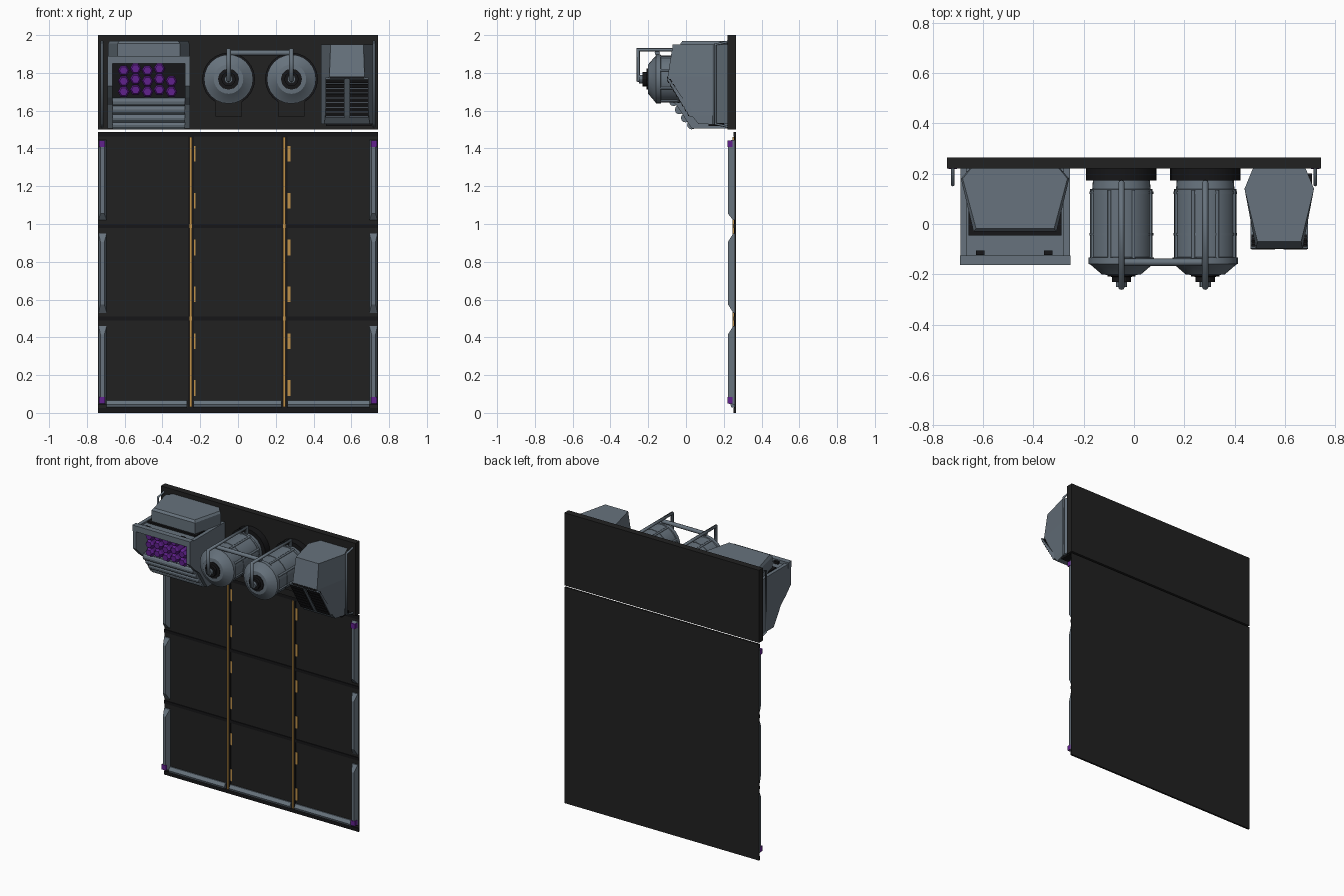
import bpy, bmesh, math

if "Cube" in bpy.data.objects:
    bpy.data.objects.remove(bpy.data.objects["Cube"])

def material(name, rgb):
    m = bpy.data.materials.new(name)
    m.diffuse_color = (*rgb, 1)
    m.use_nodes = True
    m.node_tree.nodes["Principled BSDF"].inputs["Base Color"].default_value = m.diffuse_color
    return m

BLACK = material("panel black", (0.015, 0.015, 0.015))
DARK = material("trim dark", (0.008, 0.008, 0.009))
GREY = material("steel grey", (0.135, 0.17, 0.205))
YELLOW = material("amber", (0.52, 0.28, 0.065))
PURPLE = material("purple", (0.12, 0.015, 0.27))

def loft(name, rings, mat, smooth=None):
    """Skin a list of equal-length point rings and cap both ends."""
    bm = bmesh.new()
    vs = [[bm.verts.new(p) for p in r] for r in rings]
    n = len(rings[0])
    for a, b in zip(vs, vs[1:]):
        for i in range(n):
            bm.faces.new((a[i], a[(i + 1) % n], b[(i + 1) % n], b[i]))
    bm.faces.new(vs[0])
    bm.faces.new(vs[-1])
    bmesh.ops.recalc_face_normals(bm, faces=bm.faces[:])
    me = bpy.data.meshes.new(name)
    bm.to_mesh(me)
    bm.free()
    me.materials.append(mat)
    if smooth:
        me.shade_smooth()
        me.set_sharp_from_angle(angle=math.radians(smooth))
    ob = bpy.data.objects.new(name, me)
    bpy.context.collection.objects.link(ob)
    return ob

def box(name, x0, x1, y0, y1, z0, z1, mat):
    return loft(name, [[(x0, y0, z), (x1, y0, z), (x1, y1, z), (x0, y1, z)] for z in (z0, z1)], mat)

def side_prism(name, x0, x1, profile, mat):
    return loft(name, [[(x, y, z) for y, z in profile] for x in (x0, x1)], mat)

def lathe_y(name, cx, cz, profile, mat, n=24, smooth=30):
    rings = [[(cx + r * math.cos(2 * math.pi * i / n), y, cz + r * math.sin(2 * math.pi * i / n))
              for i in range(n)] for y, r in profile]
    return loft(name, rings, mat, smooth)

def tube(name, pts, r, mat):
    cu = bpy.data.curves.new(name, 'CURVE')
    cu.dimensions = '3D'
    cu.bevel_depth, cu.bevel_resolution, cu.use_fill_caps = r, 2, True
    sp = cu.splines.new('POLY')
    sp.points.add(len(pts) - 1)
    for p, q in zip(sp.points, pts):
        p.co = (*q, 1)
    cu.materials.append(mat)
    ob = bpy.data.objects.new(name, cu)
    bpy.context.collection.objects.link(ob)
    bpy.ops.object.select_all(action='DESELECT')
    ob.select_set(True)
    bpy.context.view_layer.objects.active = ob
    bpy.ops.object.convert(target='MESH')

# Wall panels
box("upper_panel", -.742, .742, .22, .265, 1.5, 2, BLACK)
box("lower_panel", -.742, .742, .257, .265, 0, 1.488, BLACK)
for z in (.5, .99):
    box("panel_seam", -.742, .742, .252, .258, z - .01, z + .01, DARK)
box("panel_top_edge", -.742, .742, .252, .258, 1.462, 1.488, DARK)
box("panel_bottom_edge", -.742, .742, .252, .258, 0, .025, DARK)

# Amber dividers and dashes
for x in (-.25, .245):
    box("divider_backing", x - .016, x + .016, .253, .258, .025, 1.462, DARK)
    box("divider_strip", x - .006, x + .006, .245, .258, .03, 1.46, YELLOW)
for i in range(6):
    z = .09 + .248 * i
    box("left_dash", -.234, -.224, .253, .258, z, z + .083, YELLOW)
    box("right_dash", .261, .277, .253, .258, z, z + .083, YELLOW)

# Lower edge rails
for x0, x1 in ((-.695, -.27), (-.235, .23), (.262, .695)):
    side_prism("bottom_rail", x0, x1, [(.26, .028), (.24, .03), (.235, .045), (.25, .066), (.26, .066)], GREY)
for s in (-1, 1):
    for z0, z1, c0, c1 in ((.045, .46, .004, .045), (.53, .95, .045, .045), (1.02, 1.445, .035, .004)):
        rings = []
        for y, xo, xi, k in ((.26, .738, .695, 0), (.25, .738, .695, 0), (.222, .728, .708, 1)):
            rings.append([(s * xo, y, z0 + k * c0), (s * xi, y, z0 + k * c0),
                          (s * xi, y, z1 - k * c1), (s * xo, y, z1 - k * c1)])
        loft("side_rail", rings, GREY)
    for z in (.066, 1.425):
        box("corner_light", s * .72 - .017, s * .72 + .017, .219, .255, z - .017, z + .017, PURPLE)
    # Grab handles at the ends of the upper panel
    x = s * .72
    tube("grab_handle", [(x, .225, 1.515), (x, .155, 1.53), (x, .155, 1.95), (x, .225, 1.965)], .007, GREY)

# Left dispenser: hood, tray, side plates
cx = -.4725
loft("dispenser_hood", [[(cx + u, y, z) for u, y in ((-.18, .22), (-.215, .18), (-.165, -.03),
     (.165, -.03), (.215, .18), (.18, .22))] for z in (1.86, 1.955)] +
     [[(cx + u, y, 1.97) for u, y in ((-.175, .22), (-.208, .18), (-.155, -.018),
      (.155, -.018), (.208, .18), (.175, .22))]], GREY)
box("hood_trim", cx - .185, cx + .185, -.045, .1, 1.865, 1.88, DARK)
box("tray_top", -.685, -.26, -.13, .21, 1.85, 1.868, GREY)
box("tray_front_bar", -.692, -.253, -.162, -.125, 1.85, 1.89, GREY)
for x in (-.61, -.34):
    box("tray_latch", x - .017, x + .017, -.124, -.105, 1.865, 1.884, DARK)
plate = [(.22, 1.88), (-.16, 1.88), (-.16, 1.73), (-.10, 1.67), (-.05, 1.63), (.03, 1.505), (.22, 1.505)]
for x in (-.69, -.28):
    side_prism("dispenser_side", x, x + .025, plate, GREY)
# Lower trough with rounded ribs
side_prism("dispenser_trough", -.67, -.275, [(.22, 1.67), (-.08, 1.67), (-.04, 1.62), (.045, 1.505), (.22, 1.505)], GREY)
for y, z in ((-.065, 1.648), (-.035, 1.605), (-.003, 1.562), (.03, 1.525)):
    ring = [(y + .024 * math.cos(math.pi * i / 6), z + .024 * math.sin(math.pi * i / 6)) for i in range(12)]
    side_prism("trough_rib", -.664, -.281, ring, GREY)
box("cell_backing", -.67, -.275, -.03, .2, 1.66, 1.855, DARK)
# Purple hexagonal cells, staggered by column
for c in range(5):
    for r in range(3 if c < 4 else 2):
        x = -.605 + .063 * c
        z = 1.70 + .056 * r + (.010 if c % 2 else 0)
        lathe_y("purple_cell", x, z, [(-.02, .031), (-.095, .031), (-.11, .022)], PURPLE, 6, None)

# Two horizontal tanks with pipework
cz = 1.767
for cx in (-.05, .283):
    lathe_y("tank_collar", cx, cz, [(.225, .14), (.172, .14)], DARK)
    box("tank_bracket", cx - .07, cx + .07, .17, .225, 1.57, 1.72, BLACK)
    lathe_y("tank_body", cx, cz, [(.175, .113), (.14, .116), (.138, .124), (-.132, .124), (-.134, .13),
            (-.158, .13), (-.162, .122), (-.2, .078), (-.203, .05)], GREY)
    for y in (.125, -.04):
        lathe_y("tank_band", cx, cz, [(y + .005, .127), (y - .005, .127)], GREY)
    for i in range(8):
        a = math.pi / 8 + i * math.pi / 4
        x, z = cx + .124 * math.cos(a), cz + .124 * math.sin(a)
        tube("tank_rod", [(x, .135, z), (x, -.135, z)], .007, GREY)
    lathe_y("tank_valve", cx, cz, [(-.195, .056), (-.208, .056), (-.21, .038), (-.23, .038)], DARK, 12)
    lathe_y("valve_tip", cx, cz, [(-.225, .022), (-.25, .022)], GREY, 12)
    tube("tank_pipe", [(cx, -.225, 1.762), (cx, -.253, 1.762), (cx, -.253, 1.922), (cx, .165, 1.922),
                       (cx, .165, 1.86)], .012, GREY)
tube("cross_pipe", [(-.05, -.152, 1.906), (.283, -.152, 1.906)], .014, GREY)

# Right vent unit: faceted housing
cx = .577
def vent_ring(z, yf, wf, ws, wb):
    return [(cx + u, y, z) for u, y in ((-wb, .22), (-ws, .14), (-wf, yf), (wf, yf), (ws, .14), (wb, .22))]
loft("vent_housing", [vent_ring(1.53, .065, .12, .138, .105), vent_ring(1.575, .03, .115, .138, .105),
                      vent_ring(1.78, -.097, .093, .138, .105), vent_ring(1.95, -.07, .087, .138, .105)], GREY)
box("vent_foot", cx - .11, cx + .13, .12, .2, 1.518, 1.535, DARK)
box("vent_brow", cx - .09, cx + .09, -.1, -.08, 1.77, 1.782, DARK)
# Two columns of slats on the sloping underside
for s in (-1, 1):
    x = cx + s * .063
    side_prism("vent_frame", x - .052, x + .052, [(-.095, 1.775), (-.1, 1.768), (.022, 1.565), (.05, 1.575)], GREY)
    for i in range(8):
        t = (i + .5) / 8
        y, z = -.099 + .122 * t, 1.768 - .2 * t
        side_prism("vent_slat", x - .047, x + .047,
                   [(y - .010, z + .009), (y - .003, z - .010), (y + .02, z - .004), (y + .01, z + .012)], DARK)
